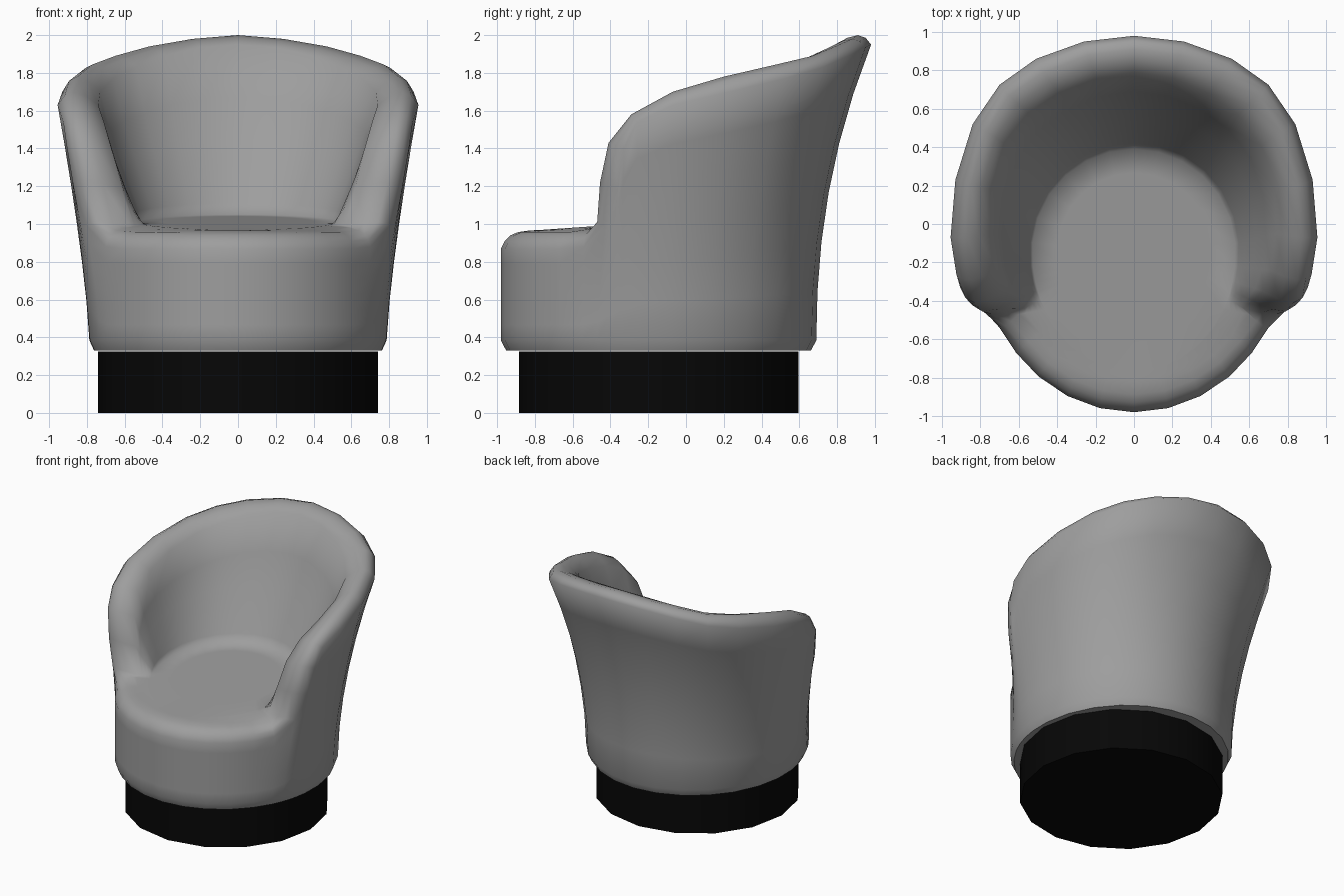
import bpy, bmesh, math
from mathutils import Vector as V

if "Cube" in bpy.data.objects:
    bpy.data.objects.remove(bpy.data.objects["Cube"])

CY = -0.145  # centre of the round footprint


def material(name, rgb):
    m = bpy.data.materials.new(name)
    m.diffuse_color = (*rgb, 1)
    m.use_nodes = True
    m.node_tree.nodes["Principled BSDF"].inputs["Base Color"].default_value = m.diffuse_color
    return m


def ellipse(deg, rx, ry, z):
    """Point on an ellipse, measured from the front towards the back."""
    a = math.radians(deg)
    return V((rx * math.sin(a), CY - ry * math.cos(a), z))


def on_seat(p):
    """Drop a point onto the seat, which rises gently towards the back."""
    return V((p.x, p.y, .965 + .07 * (p.y + .82)))


def finish(ob, mat, angle):
    ob.data.materials.append(mat)
    bpy.ops.object.select_all(action='DESELECT')
    ob.select_set(True)
    bpy.context.view_layer.objects.active = ob
    bpy.ops.object.shade_smooth_by_angle(angle=math.radians(angle))


fabric = material("grey fabric", (0.34, 0.34, 0.34))
black = material("black plinth", (0.002, 0.002, 0.002))

# Rim stations, arm front to back: angle, outer x y z, crest x y z, inner x y
RIM = [
    (61, .70, -.54, .88, .67, -.53, .945, .60, -.47),
    (67, .80, -.43, .99, .74, -.47, 1.01, .57, -.44),
    (71, .87, -.36, 1.19, .79, -.455, 1.22, .62, -.40),
    (76, .905, -.33, 1.40, .83, -.41, 1.43, .67, -.35),
    (83, .925, -.26, 1.54, .85, -.29, 1.58, .71, -.24),
    (95, .955, -.07, 1.63, .87, -.07, 1.70, .74, -.05),
    (109, .93, .23, 1.70, .85, .20, 1.78, .73, .18),
    (124, .84, .52, 1.77, .77, .48, 1.845, .66, .41),
    (138, .70, .725, 1.83, .65, .67, 1.89, .54, .57),
    (152, .51, .86, 1.89, .47, .79, 1.94, .39, .68),
    (166, .26, .95, 1.935, .24, .88, 1.98, .20, .76),
    (180, 0, .98, 1.95, 0, .91, 2.0, 0, .79),
]


def column(deg, outer, crest, inner):
    """One vertical strip: underside, outer wall, rolled rim, inner wall, seat."""
    low = ellipse(deg, .79, .835, .385)
    seat = on_seat(ellipse(deg, .53, .62 if deg < 90 else .535, 0))
    pts = [ellipse(deg, .765, .807, .33), low]
    power = 1.25 + .9 * max(0, -math.cos(math.radians(deg)))
    for i in range(1, 6):
        f = i / 6
        p = low.lerp(outer, f ** power)
        p.z = low.z + (outer.z - low.z) * f
        pts.append(p)
    bulge = (crest - (outer + inner) / 2) * .22
    pts += [outer, (outer + crest) / 2 + bulge, crest, (crest + inner) / 2 + bulge, inner]
    for f in (.25, .5, .75, .92):
        p = inner.lerp(seat, f)
        p.z = inner.z + (seat.z - inner.z) * f ** .85
        pts.append(p)
    return pts + [seat, on_seat(ellipse(deg, .40, .41, 0)), on_seat(ellipse(deg, .2, .2, 0))]


# Open seat front, then arms and back
cols = [column(d, ellipse(d, .79, .835, .87), ellipse(d, .745, .785, .94),
               ellipse(d, .66, .69, .965)) for d in (0, 13, 26, 39, 51)]
for d, ox, oy, oz, mx, my, mz, ix, iy in RIM:
    cols.append(column(d, V((ox, oy, oz)), V((mx, my, mz)), V((ix, iy, max(oz, .98)))))
# Mirror to the left side
cols += [[V((-p.x, p.y, p.z)) for p in c] for c in cols[-2:0:-1]]

# Upholstered tub: seat, arms and back in one shell
bm = bmesh.new()
grid = [[bm.verts.new(p) for p in c] for c in cols]
mid = bm.verts.new(on_seat(V((0, CY, 0))))
n = len(grid)
for i in range(n):
    a, b = grid[i], grid[(i + 1) % n]
    for j in range(len(a) - 1):
        bm.faces.new((a[j], b[j], b[j + 1], a[j + 1]))
    bm.faces.new((a[-1], b[-1], mid))
base = bm.faces.new([c[0] for c in reversed(grid)])
bmesh.ops.recalc_face_normals(bm, faces=bm.faces[:])
bmesh.ops.split_edges(bm, edges=base.edges[:])
mesh = bpy.data.meshes.new("tub_seat")
bm.to_mesh(mesh)
bm.free()
tub = bpy.data.objects.new("tub_seat", mesh)
bpy.context.collection.objects.link(tub)
finish(tub, fabric, 85)

# Round plinth
bpy.ops.mesh.primitive_cylinder_add(vertices=16, radius=.74, depth=.325,
                                    location=(0, CY, .1625))
plinth = bpy.context.object
plinth.name = "plinth"
finish(plinth, black, 30)
